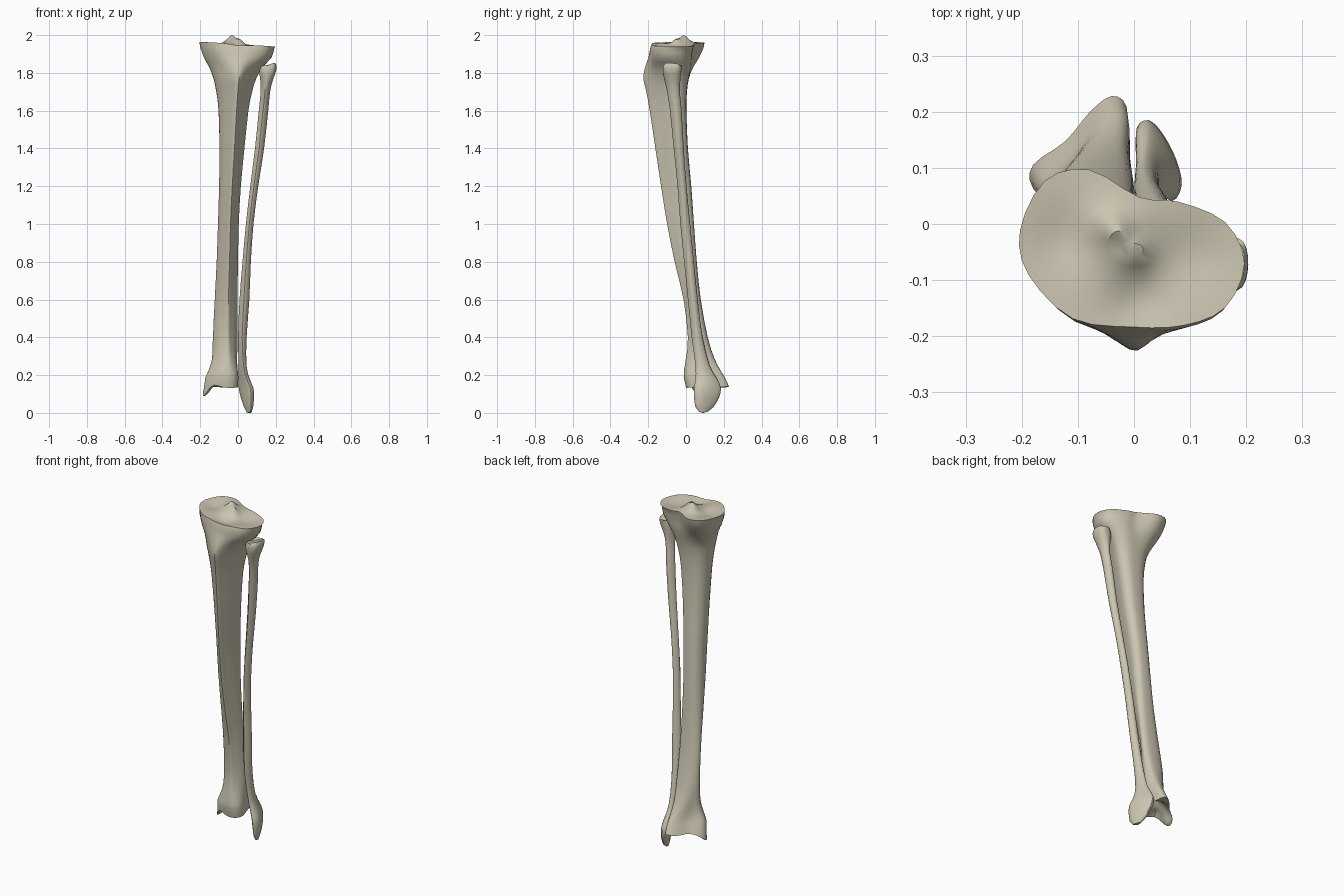
import bpy, bmesh, math

bone = bpy.data.materials.new("bone_ivory")
bone.diffuse_color = (0.60, 0.56, 0.44, 1)


def spline(pts, n, closed):
    """Catmull-Rom resampling of tuples of any length."""
    out, m = [], len(pts)
    get = (lambda i: pts[i % m]) if closed else (lambda i: pts[max(0, min(m - 1, i))])
    for i in range(m if closed else m - 1):
        p = [get(i + k) for k in (-1, 0, 1, 2)]
        for s in range(n):
            t = s / n
            out.append(tuple(0.5 * (2 * b + (c - a) * t + (2 * a - 5 * b + 4 * c - d) * t * t
                                    + (3 * b - a - 3 * c + d) * t ** 3) for a, b, c, d in zip(*p)))
    return out if closed else out + [pts[-1]]


def unit(poly):
    """Fit a smoothed outline to the square -1..1."""
    poly = spline(poly, 3, True)
    axes = []
    for k in (0, 1):
        v = [p[k] for p in poly]
        lo, hi = min(v), max(v)
        axes.append([2 * (q - lo) / (hi - lo) - 1 for q in v])
    return list(zip(*axes))


def bump(x, y, cx, cy, r):
    return math.exp(-((x - cx) ** 2 + (y - cy) ** 2) / (r * r))


def loft(name, shapes, sections, z_low, z_high, steps):
    """sections: z, x0, x1, y0, y1, weight of top shape, weight of bottom shape."""
    shaft, top, low = shapes
    bm = bmesh.new()
    count = len(shaft)

    def ring(sec, f=1.0, zf=None):
        z, x0, x1, y0, y1, wt, wl = sec
        vs = []
        for s, t, l in zip(shaft, top, low):
            u, v = (s[k] * (1 - wt - wl) + t[k] * wt + l[k] * wl for k in (0, 1))
            x = (x0 + x1) / 2 + u * f * (x1 - x0) / 2
            y = (y0 + y1) / 2 + v * f * (y1 - y0) / 2
            vs.append(bm.verts.new((x, y, zf(x, y) if zf else z)))
        return vs

    rings = [ring(sections[0], f, z_low) for f in reversed(steps)]
    rings += [ring(s) for s in spline(sections[1:-1], 2, False)]
    rings += [ring(sections[-1], f, z_high) for f in steps]
    for a, b in zip(rings, rings[1:]):
        for i in range(count):
            j = (i + 1) % count
            bm.faces.new((a[i], a[j], b[j], b[i]))
    bm.faces.new(rings[0][::-1])
    bm.faces.new(rings[-1])
    bmesh.ops.recalc_face_normals(bm, faces=bm.faces)
    me = bpy.data.meshes.new(name)
    bm.to_mesh(me)
    bm.free()
    me.materials.append(bone)
    ob = bpy.data.objects.new(name, me)
    bpy.context.collection.objects.link(ob)
    bpy.ops.object.select_all(action='DESELECT')
    ob.select_set(True)
    bpy.context.view_layer.objects.active = ob
    bpy.ops.object.shade_smooth_by_angle(angle=math.radians(35))


# Shin bone: crested shaft, two-lobed plateau, hooked ankle end
shin_shaft = unit([(.2, -1), (.45, -.65), (.7, -.25), (.92, .2), (1, .6), (.7, .92),
                   (.1, 1), (-.55, .92), (-.95, .55), (-1, .1), (-.7, -.4), (-.2, -.8)])
plateau = unit([(0, -.185), (.09, -.182), (.165, -.15), (.2, -.07), (.165, .005), (.08, .042),
                (.01, .05), (-.08, .1), (-.16, .08), (-.205, -.01), (-.19, -.09), (-.11, -.17)])
ankle = unit([(-.06, -.012), (-.02, 0), (0, .03), (0, .07), (-.008, .13), (-.012, .21),
              (-.04, .23), (-.08, .2), (-.125, .145), (-.185, .1), (-.185, .055), (-.13, .005)])


def plateau_z(x, y):
    return (1.953 - .06 * x - .016 * bump(x, y, -.12, -.03, .06) - .016 * bump(x, y, .1, -.06, .07)
            + .024 * bump(x, y, -.03, -.02, .06) + .024 * bump(x, y, -.035, -.01, .025)
            + .02 * bump(x, y, .005, -.05, .025) - .018 * bump(x, y, .01, -.14, .05))


def ankle_z(x, y):
    return (.13 - .042 * bump(x, y, -.18, .07, .04) + .065 * bump(x, y, -.06, .1, .055)
            + .03 * bump(x, y, -.115, .04, .035) + .01 * bump(x, y, -.03, .22, .04))


loft("shin_bone", (shin_shaft, plateau, ankle), [
    (.13, -.186, .0, .0, .228, 0, 1),
    (.19, -.172, .002, -.012, .205, 0, 1),
    (.23, -.155, .0, -.01, .18, 0, .85),
    (.29, -.14, -.002, .0, .15, 0, .5),
    (.4, -.135, -.002, .01, .115, 0, .15),
    (.6, -.123, -.003, -.013, .078, 0, 0),
    (.8, -.113, .0, -.06, .057, 0, 0),
    (1.0, -.106, .004, -.1, .042, 0, 0),
    (1.2, -.1, .015, -.132, .028, 0, 0),
    (1.4, -.098, .034, -.162, .01, 0, 0),
    (1.6, -.103, .055, -.192, .002, 0, 0),
    (1.7, -.115, .075, -.21, .005, 0, 0),
    (1.77, -.13, .097, -.226, .017, .05, 0),
    (1.83, -.155, .135, -.217, .045, .35, 0),
    (1.88, -.182, .18, -.2, .072, .8, 0),
    (1.93, -.198, .192, -.19, .092, 1, 0),
    (1.96, -.205, .197, -.185, .098, 1, 0),
], ankle_z, plateau_z, (1, .93, .82, .7, .58, .46, .34, .22, .1))

# Calf bone: slim ridged shaft, knobbed head, slanted blade at the ankle
calf_shaft = unit([(-.1, -1), (.6, -.6), (1, .1), (.6, .8), (-.1, 1), (-.7, .6), (-1, 0), (-.6, -.5)])
head = unit([(0, -1), (.75, -.8), (1, 0), (.8, .8), (0, 1), (-.7, .7), (-1, -.1), (-.7, -.8)])
blade = unit([(.6, -1), (1, -.6), (.8, .0), (.3, .6), (-.3, 1), (-.8, .8), (-.65, .1), (0, -.6)])

loft("calf_bone", (calf_shaft, head, blade), [
    (.0, .045, .072, .07, .115, 0, 1),
    (.03, .032, .08, .05, .145, 0, 1),
    (.08, .015, .085, .042, .175, 0, 1),
    (.13, .004, .082, .042, .185, 0, 1),
    (.18, .002, .064, .05, .165, 0, .8),
    (.25, .002, .047, .05, .125, 0, .5),
    (.4, .0, .046, .03, .088, 0, .1),
    (.6, .008, .06, .01, .062, 0, 0),
    (.8, .024, .068, -.01, .042, 0, 0),
    (1.0, .042, .082, -.03, .022, 0, 0),
    (1.2, .065, .107, -.045, .003, 0, 0),
    (1.4, .09, .138, -.065, -.012, 0, 0),
    (1.6, .11, .16, -.085, -.023, 0, 0),
    (1.7, .12, .17, -.1, -.033, 0, 0),
    (1.76, .118, .184, -.114, -.03, .5, 0),
    (1.81, .113, .202, -.123, -.025, 1, 0),
    (1.84, .125, .203, -.12, -.022, 1, 0),
    (1.85, .14, .197, -.112, -.03, 1, 0),
], lambda x, y: .004 + .12 * abs(y - .09) - .004 * bump(x, y, .06, .09, .02),
    lambda x, y: 1.835 + .35 * (x - .15) - .1 * (y + .07), (1, .7, .35))
